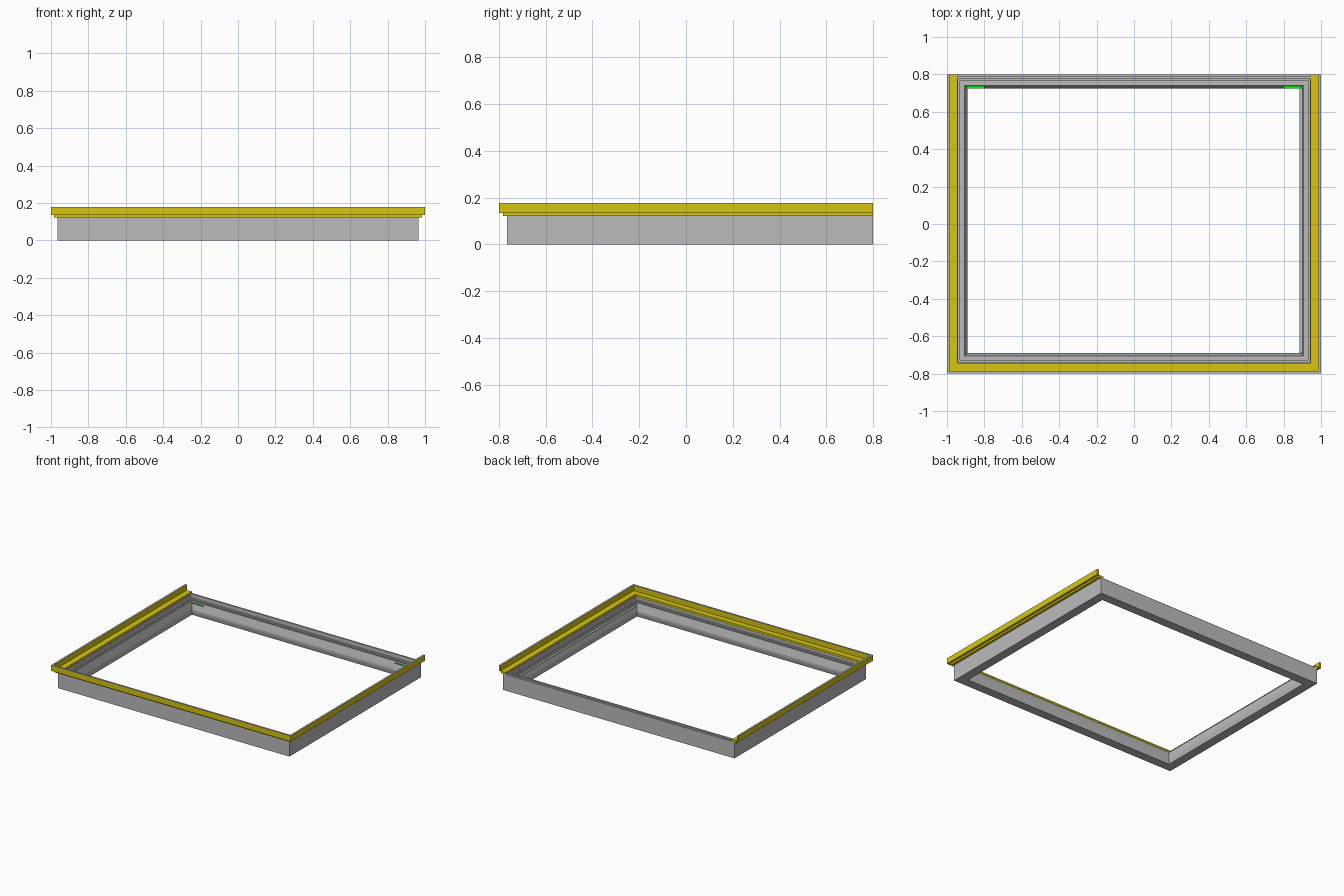
import bpy, bmesh

if "Cube" in bpy.data.objects:
    bpy.data.objects.remove(bpy.data.objects["Cube"])

# Outer rectangle of the grey casing
X, YF, YB = 0.965, -0.765, 0.80


def material(name, color):
    m = bpy.data.materials.new(name)
    m.diffuse_color = color
    m.use_nodes = True
    m.node_tree.nodes["Principled BSDF"].inputs["Base Color"].default_value = m.diffuse_color
    return m


grey = material("grey_metal", (0.50, 0.50, 0.50, 1))
yellow = material("yellow_paint", (0.68, 0.56, 0.005, 1))
green = material("green_seal", (0.0, 1.0, 0.0, 1))


def finish(name, bm, mat):
    me = bpy.data.meshes.new(name)
    bm.to_mesh(me)
    bm.free()
    ob = bpy.data.objects.new(name, me)
    bpy.context.collection.objects.link(ob)
    me.materials.append(mat)
    return ob


def sweep(name, profile, mat, closed=True):
    """Mitred sweep of a (inset, z) profile around the casing rectangle.
    Open sweeps run along left, front and right only, ending flush at the back."""
    bm = bmesh.new()
    rings = []
    for sx, back in ((-1, True), (-1, False), (1, False), (1, True)):
        ring = []
        for d, z in profile:
            y = (YB - (d if closed else 0)) if back else YF + d
            ring.append(bm.verts.new((sx * (X - d), y, z)))
        rings.append(ring)
    n = len(profile)
    for i in range(4 if closed else 3):
        a, b = rings[i], rings[(i + 1) % 4]
        for j in range(n):
            k = (j + 1) % n
            bm.faces.new((a[j], a[k], b[k], b[j]))
    if not closed:
        bm.faces.new(rings[0])
        bm.faces.new(rings[3])
    bmesh.ops.recalc_face_normals(bm, faces=bm.faces)
    return finish(name, bm, mat)


def box(name, lo, hi, mat):
    bm = bmesh.new()
    bmesh.ops.create_cube(bm, size=1)
    for v in bm.verts:
        v.co = [(l + h) / 2 + c * (h - l) for l, h, c in zip(lo, hi, v.co)]
    return finish(name, bm, mat)


# Grey casing with stepped, tapered inner face
sweep("casing", [
    (0, 0), (0.068, 0), (0.075, 0.03), (0.075, 0.045), (0.062, 0.093),
    (0.060, 0.100), (0.052, 0.100), (0.052, 0.092), (0.036, 0.092),
    (0.036, 0.102), (0.024, 0.102), (0.024, 0.122), (0, 0.122)], grey)

# Raised grey bead along the back, between the yellow rails
box("back_bead", (-X, YB - 0.024, 0.121), (X, YB - 0.012, 0.132), grey)

# Yellow L-section rail on three sides: flat ledge and upright lip
sweep("yellow_rail", [
    (-0.018, 0.1215), (0.022, 0.1215), (0.022, 0.137), (-0.021, 0.137),
    (-0.021, 0.176), (-0.035, 0.176), (-0.035, 0.135), (-0.018, 0.135)],
    yellow, closed=False)

# Thin grey cap on top of the lip
sweep("rail_cap", [(-0.035, 0.176), (-0.021, 0.176), (-0.021, 0.178), (-0.035, 0.178)],
      grey, closed=False)

# Green seals: two short flat pieces at the back corners, a thin strip on the right
for side, s in (("left", -1), ("right", 1)):
    x0, x1 = sorted((s * 0.80, s * 0.895))
    box("back_seal_" + side, (x0, 0.724, 0.090), (x1, 0.738, 0.091), green)
box("right_seal", (0.888, YF + 0.076, 0.089), (0.904, YB - 0.076, 0.0895), grey)
box("right_seal_edge", (0.886, YF + 0.076, 0.089), (0.889, YB - 0.076, 0.0895), green)
